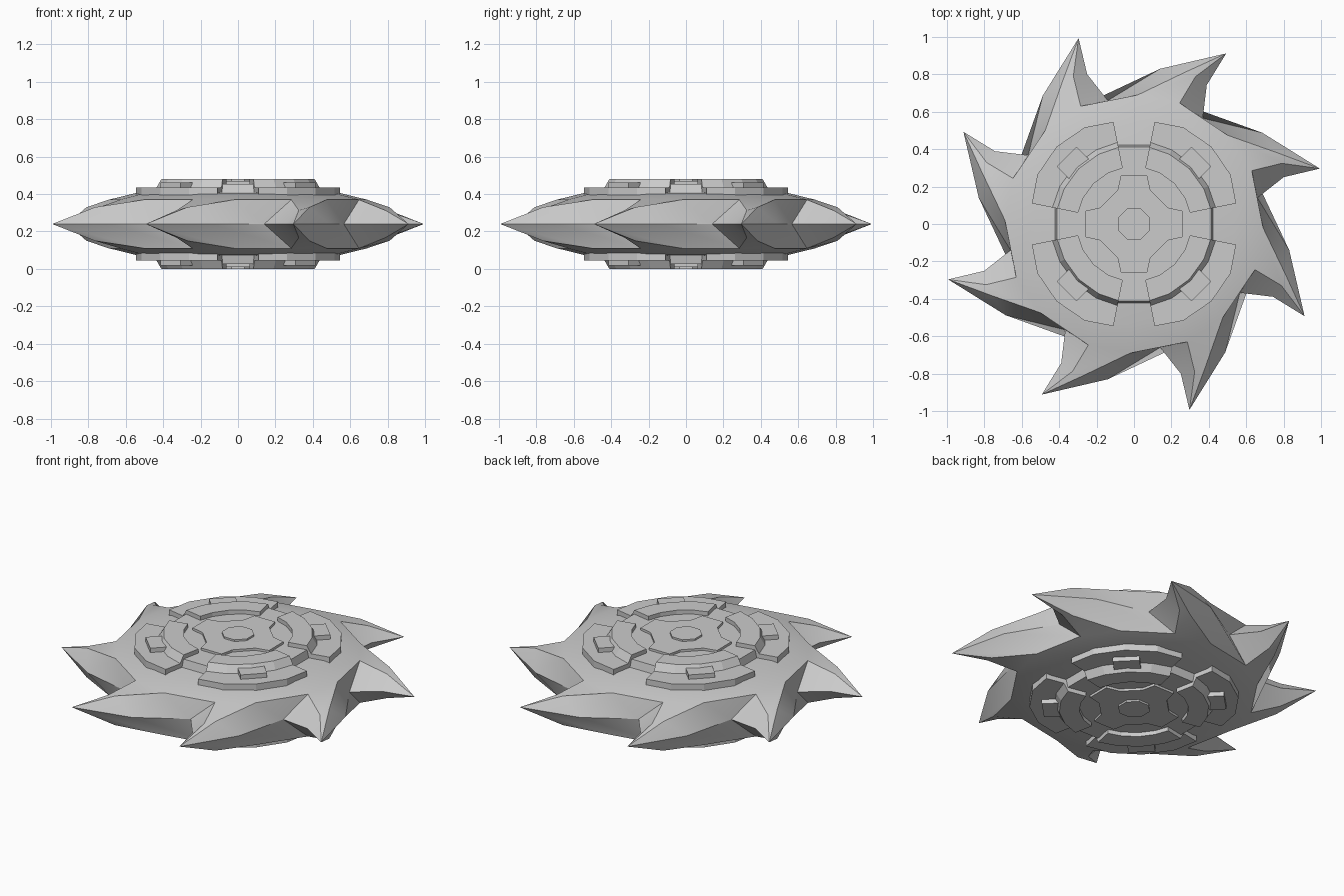
import bpy, bmesh
from math import sin, cos, radians, pi
from mathutils import Vector, Matrix

if "Cube" in bpy.data.objects:
    bpy.data.objects.remove(bpy.data.objects["Cube"])

MID = 0.24  # height of the mirror plane


def finish(name, faces, smooth=None):
    """Make an object from face point lists given above the mid plane, mirrored below it."""
    bm = bmesh.new()
    for s in (1, -1):
        for f in faces:
            pts = [bm.verts.new((p[0], p[1], s * p[2])) for p in f]
            bm.faces.new(pts if s > 0 else pts[::-1])
    bmesh.ops.remove_doubles(bm, verts=bm.verts, dist=0.0005)
    bmesh.ops.recalc_face_normals(bm, faces=bm.faces)
    me = bpy.data.meshes.new(name)
    bm.to_mesh(me)
    bm.free()
    ob = bpy.data.objects.new(name, me)
    ob.location.z = MID
    bpy.context.collection.objects.link(ob)
    if smooth:
        bpy.ops.object.select_all(action='DESELECT')
        ob.select_set(True)
        bpy.context.view_layer.objects.active = ob
        bpy.ops.object.shade_smooth_by_angle(angle=radians(smooth))
    return ob


def polar(r, deg, z):
    return Vector((r * cos(radians(deg)), r * sin(radians(deg)), z))


def loft(rings, closed=True):
    """Bridge equal-length point loops and cap both ends."""
    faces = [rings[0][::-1], rings[-1]]
    for a, b in zip(rings, rings[1:]):
        n = len(a)
        for i in range(n):
            j = (i + 1) % n
            faces.append([a[i], a[j], b[j], b[i]])
    return faces


def disc(r0, r1, z0, z1, n, turn):
    return loft([[polar(r, turn + 360 * i / n, z) for i in range(n)]
                 for r, z in ((r0, z0), (r1, z1))])


# Blade: one swept tooth sector repeated eight times
valley, mid_back = Vector((-0.14, 0.66, 0)), Vector((0.14, 0.83, 0))
tip, mid_front = Vector((0.493, 0.912, 0)), Vector((0.389, 0.743, 0))
root = Vector((-0.285, 0.63, 0.13))
edge_a, edge_b = Vector((0.02, 0.69, 0.13)), Vector((0.27, 0.81, 0.09))
ridge = Vector((0.329, 0.788, 0.073))
step = Matrix.Rotation(-pi / 4, 3, 'Z')
valley2, root2 = step @ valley, step @ root
in0, in1, in2 = [polar(0.54, a, 0.167) for a in (114.3, 88.3, 69.3)]
hub_pt = Vector((0, 0, 0.17))
sector = [
    [valley, root, edge_a, mid_back], [mid_back, edge_a, edge_b, tip],
    [tip, ridge, mid_front], [mid_front, ridge, root2, valley2],
    [tip, edge_b, ridge], [edge_a, root2, ridge, edge_b],
    [root, in0, in1, edge_a], [edge_a, in1, in2, root2],
    [in0, hub_pt, in1], [in1, hub_pt, in2],
]
blade = []
for k in range(8):
    rot = Matrix.Rotation(k * pi / 4, 3, 'Z')
    blade += [[rot @ p for p in f] for f in sector]
finish("saw_blade", blade, 22)

# Central disc with a slightly sloped rim
finish("centre_disc", disc(0.435, 0.42, 0.15, 0.215, 16, 11.25))

# Raised cross and octagonal hub
arm = [(0.26, -0.07), (0.26, 0.07), (0.18, 0.088), (0.088, 0.18)]
outline = []
for k in range(4):
    rot = Matrix.Rotation(k * pi / 2, 3, 'Z')
    outline += [rot @ Vector((x, y, 0)) for x, y in arm]
finish("cross_plate", loft([[p + Vector((0, 0, z)) for p in outline] for z in (0.2, 0.229)]))
finish("hub", disc(0.092, 0.092, 0.2, 0.24, 8, 22.5))

# Four stepped clamp pads, each with a small block on its flange
for k in range(4):
    sections = []
    for a, r in ((11.4, 0.557), (27, 0.58), (45, 0.585), (63, 0.58), (78.6, 0.557)):
        prof = [(0.305, 0.15), (0.305, 0.24), (0.418, 0.24), (0.445, 0.195), (r, 0.195), (r, 0.15)]
        sections.append([polar(q, a + 90 * k, z) for q, z in prof])
    finish("clamp_pad_%d" % (k + 1), loft(sections))
    rot = Matrix.Rotation(radians(45 + 90 * k), 3, 'Z')
    rings = [[rot @ Vector((x, y, z)) for x, y in
              ((0.41, -0.075), (0.51, -0.075), (0.51, 0.075), (0.41, 0.075))] for z in (0.18, 0.222)]
    finish("clamp_block_%d" % (k + 1), loft(rings))
